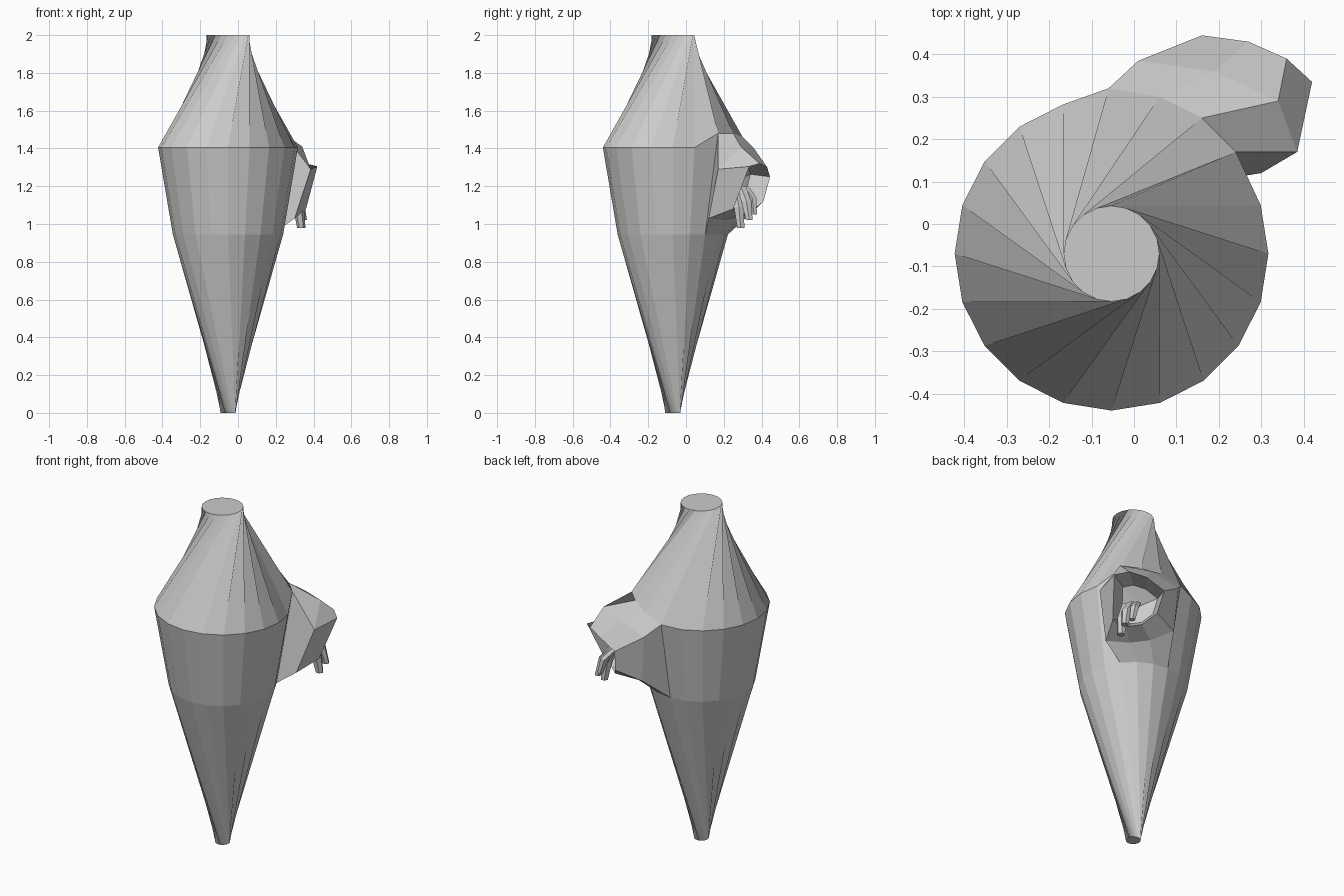
import bpy, bmesh
from math import sin, cos, radians
from mathutils import Vector

if "Cube" in bpy.data.objects:
    bpy.data.objects.remove(bpy.data.objects["Cube"])

SIDES = 20
CX, CY = -0.053, -0.07      # body axis
TWIST = 4                   # end rings are turned by four sides


def finish(bm, name):
    bmesh.ops.recalc_face_normals(bm, faces=bm.faces)
    mesh = bpy.data.meshes.new(name)
    bm.to_mesh(mesh)
    bm.free()
    obj = bpy.data.objects.new(name, mesh)
    bpy.context.collection.objects.link(obj)
    return obj


def ring(bm, r, z, turn=0):
    return [bm.verts.new((CX + r * cos(radians(18 * (i + turn))),
                          CY + r * sin(radians(18 * (i + turn))), z))
            for i in range(SIDES)]


def bridge(bm, a, b, skip=()):
    n = len(a)
    for i in range(n):
        if i not in skip:
            j = (i + 1) % n
            bm.faces.new((a[i], a[j], b[j], b[i]))


# Twisted spindle body, open where the spout grows out
bm = bmesh.new()
bottom = ring(bm, 0.04, 0, TWIST)
low = ring(bm, 0.292, 0.945)
high = ring(bm, 0.37, 1.405)
top = ring(bm, 0.113, 2, TWIST)
raised = [(0.24, 0.17, 1.48), (0.16, 0.25, 1.48), (0.06, 0.30, 1.46), (-0.06, 0.32, 1.42)]
for v, p in zip(high[2:6], raised):
    v.co = p
bridge(bm, bottom, low)
bridge(bm, low, high, skip=(2, 3, 4))
bridge(bm, high, top)
bm.faces.new(bottom)
bm.faces.new(top)

# Hooded spout: root, shoulder, lip, then inward to the cavity
root = high[2:6] + low[5:1:-1]
shoulder = [(0.385, 0.17, 1.29), (0.34, 0.29, 1.41), (0.19, 0.36, 1.40), (0.01, 0.385, 1.35),
            (0.03, 0.37, 1.08), (0.12, 0.28, 1.03), (0.20, 0.20, 1.02), (0.30, 0.12, 1.03)]
lip = [(0.42, 0.335, 1.305), (0.36, 0.39, 1.32), (0.27, 0.43, 1.30), (0.16, 0.445, 1.25),
       (0.18, 0.41, 1.12), (0.23, 0.34, 1.06), (0.29, 0.28, 1.05), (0.36, 0.25, 1.08)]
centre = sum((Vector(p) for p in lip), Vector()) / 8
inward = Vector((-0.6, -0.6, 0.25))
cavity = [centre.lerp(Vector(p), 0.7) + inward * 0.13 for p in lip]
previous = root
for loop in (shoulder, lip, cavity):
    current = [bm.verts.new(p) for p in loop]
    bridge(bm, previous, current)
    previous = current
hub = bm.verts.new(centre + inward * 0.17)
for i in range(8):
    bm.faces.new((previous[i], previous[(i + 1) % 8], hub))
finish(bm, "spindle_body")


# Small faceted prongs hanging out of the spout
def prong(name, path, radii):
    bm = bmesh.new()
    loops = []
    for p, r in zip(path, radii):
        loops.append([bm.verts.new((p[0] + r * cos(radians(60 * k)),
                                    p[1] + r * sin(radians(60 * k)), p[2]))
                      for k in range(6)])
    for a, b in zip(loops, loops[1:]):
        bridge(bm, a, b)
    bm.faces.new(loops[0])
    bm.faces.new(loops[-1])
    finish(bm, name)


prong("prong_front", [(0.27, 0.26, 1.20), (0.32, 0.28, 1.09), (0.335, 0.29, 0.98)],
      (0.03, 0.03, 0.022))
prong("prong_middle", [(0.26, 0.29, 1.20), (0.32, 0.32, 1.12), (0.345, 0.335, 1.02)],
      (0.03, 0.03, 0.02))
prong("prong_back", [(0.24, 0.31, 1.20), (0.29, 0.35, 1.14), (0.315, 0.36, 1.05)],
      (0.025, 0.026, 0.018))
